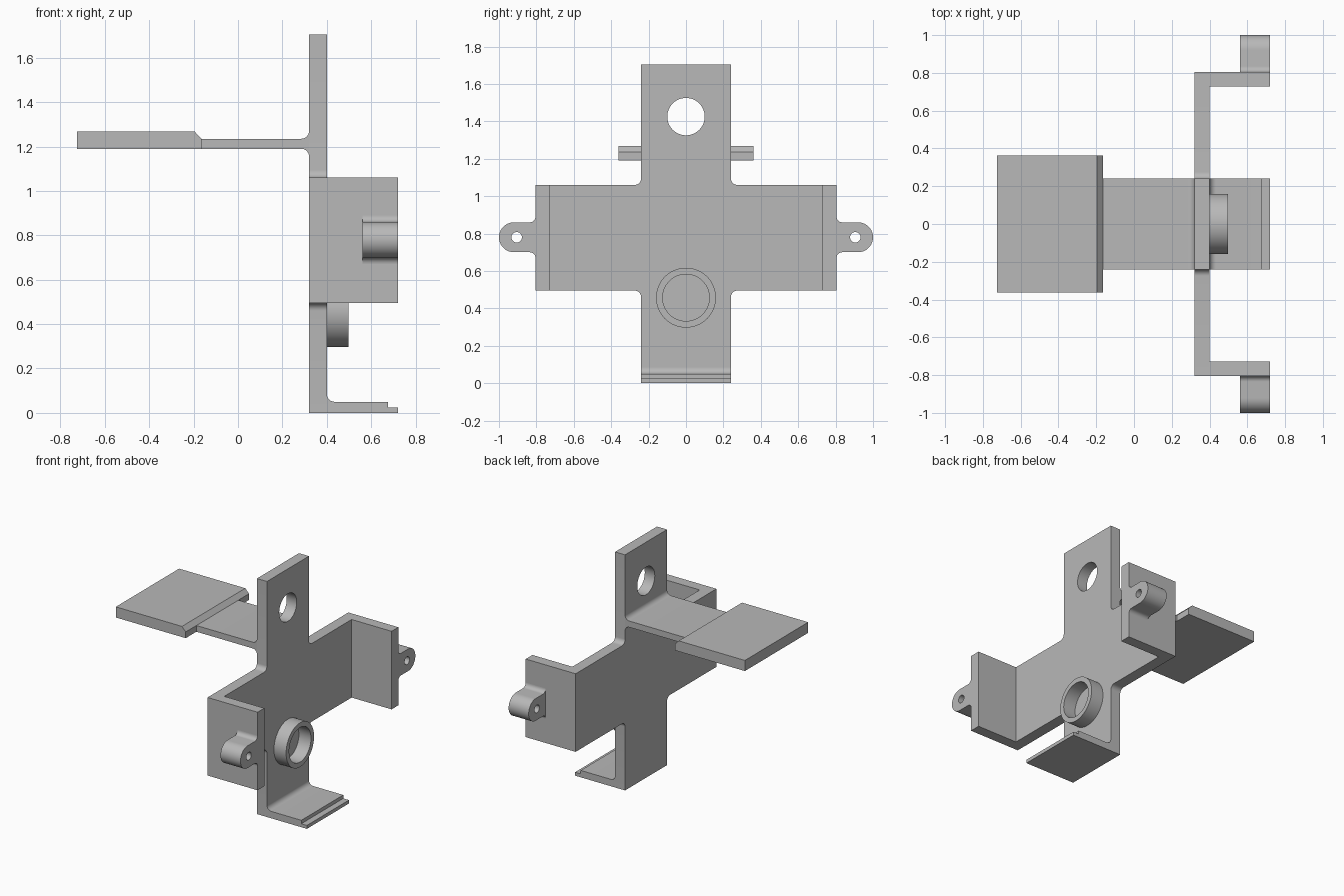
import bpy, bmesh, math
from mathutils import Vector

cube = bpy.data.objects.get("Cube")
if cube:
    bpy.data.objects.remove(cube, do_unlink=True)

grey = bpy.data.materials.new("plain grey")
grey.use_nodes = True
grey.diffuse_color = (0.48, 0.48, 0.48, 1)
grey.node_tree.nodes["Principled BSDF"].inputs["Base Color"].default_value = (0.48, 0.48, 0.48, 1)


def rounded(corners, steps=10):
    """Outline from (u, v, radius) corners; right-angled corners may be rounded."""
    out = []
    for i, (u, v, r) in enumerate(corners):
        p = Vector((u, v))
        if r == 0:
            pts = [p]
        else:
            a = (Vector(corners[i - 1][:2]) - p).normalized()
            b = (Vector(corners[(i + 1) % len(corners)][:2]) - p).normalized()
            angles = [math.pi / 2 * k / steps for k in range(steps + 1)]
            pts = [p + r * (a + b) - r * (b * math.cos(t) + a * math.sin(t)) for t in angles]
        for q in pts:
            if not out or (q - out[-1]).length > 1e-4:
                out.append(q)
    if (out[0] - out[-1]).length < 1e-4:
        out.pop()
    return out


def circle(u, v, r, n=48):
    return [Vector((u + r * math.cos(2 * math.pi * k / n), v + r * math.sin(2 * math.pi * k / n)))
            for k in range(n)]


def rect(u0, u1, v0, v1):
    return [Vector(c) for c in ((u0, v0), (u1, v0), (u1, v1), (u0, v1))]


def prism(name, loops, axis, lo, hi):
    """Extrude an outline with holes along x (outline in y, z) or y (outline in x, z)."""
    bm = bmesh.new()
    for loop in loops:
        vs = [bm.verts.new((lo, p.x, p.y) if axis == "x" else (p.x, lo, p.y)) for p in loop]
        for i, v in enumerate(vs):
            bm.edges.new((vs[i - 1], v))
    if len(loops) == 1:
        bm.faces.new(vs)
    else:
        bmesh.ops.triangle_fill(bm, use_beauty=True, edges=bm.edges[:])
    ext = bmesh.ops.extrude_face_region(bm, geom=bm.faces[:], use_keep_orig=True)
    move = Vector((hi - lo, 0, 0)) if axis == "x" else Vector((0, hi - lo, 0))
    bmesh.ops.translate(bm, vec=move, verts=[g for g in ext["geom"] if isinstance(g, bmesh.types.BMVert)])
    bmesh.ops.recalc_face_normals(bm, faces=bm.faces[:])
    mesh = bpy.data.meshes.new(name)
    bm.to_mesh(mesh)
    bm.free()
    mesh.materials.append(grey)
    obj = bpy.data.objects.new(name, mesh)
    bpy.context.collection.objects.link(obj)
    bpy.ops.object.select_all(action="DESELECT")
    obj.select_set(True)
    bpy.context.view_layer.objects.active = obj
    bpy.ops.object.shade_smooth_by_angle(angle=math.radians(30))
    return obj


BACK, FACE, TIP = 0.32, 0.40, 0.72     # plate back, plate face, flange tips
HALF, ARM = 0.24, 0.805                # half widths of the upright and the arms
LOW, HIGH = 0.495, 1.06                # arm bottom and top
F = 0.035                              # fillet radius

# Cross-shaped plate with the upper hole
half = [(HALF, 0, 0), (HALF, LOW, F), (ARM, LOW, 0), (ARM, HIGH, 0), (HALF, HIGH, F), (HALF, 1.705, 0)]
cross = half + [(-u, v, r) for u, v, r in reversed(half)]
prism("cross_plate", [rounded(cross), circle(0, 1.425, 0.1)], "x", BACK, FACE)

# Side flanges with pierced ears
for side, s in (("left", 1), ("right", -1)):
    prism(side + "_flange", [rect(FACE, TIP, LOW, HIGH)], "y", s * 0.728, s * ARM)
    ear = [(ARM, 0.89, 0), (ARM, 0.86, 0.03), (1, 0.86, 0.08),
           (1, 0.70, 0.08), (ARM, 0.70, 0.03), (ARM, 0.67, 0)]
    ear = [(s * u, v, r) for u, v, r in ear]
    prism(side + "_ear", [rounded(ear), circle(s * 0.905, 0.78, 0.028, 32)], "x", 0.56, TIP)

# Round collar on the plate face
prism("collar", [circle(0, 0.457, 0.16, 64), circle(0, 0.457, 0.125, 64)], "x", FACE, 0.497)

# Stepped foot lip
foot = [(FACE, 0, 0), (TIP, 0, 0), (TIP, 0.025, 0), (0.675, 0.025, 0),
        (0.675, 0.05, 0), (FACE, 0.05, F), (FACE, 0.05 + F, 0)]
prism("foot_lip", [rounded(foot)], "y", -HALF, HALF)

# Rear shelf arm, flared into the plate
shelf = [(-0.165, 1.19, 0), (BACK, 1.19, F), (BACK, 1.19 - F, 0),
         (BACK, 1.235 + F, 0), (BACK, 1.235, F), (-0.165, 1.235, 0)]
prism("shelf_arm", [rounded(shelf)], "y", -HALF, HALF)

# Wide pad with a chamfered edge
pad = [(-0.725, 1.19, 0), (-0.165, 1.19, 0), (-0.165, 1.235, 0), (-0.195, 1.267, 0), (-0.725, 1.267, 0)]
prism("shelf_pad", [rounded(pad)], "y", -0.362, 0.362)
